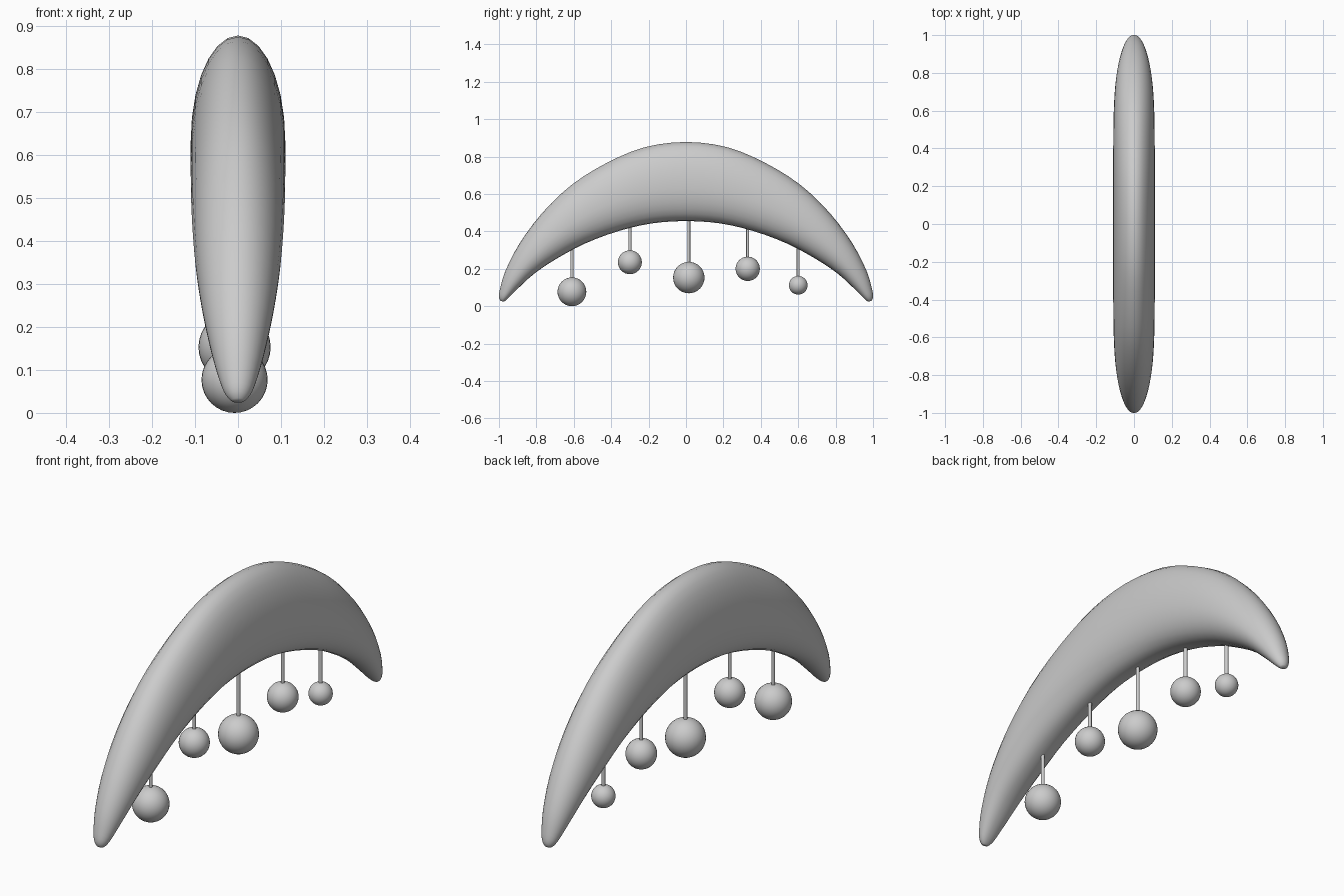
import bpy, bmesh, math
from mathutils import Vector

cube = bpy.data.objects.get("Cube")
if cube:
    bpy.data.objects.remove(cube, do_unlink=True)

grey = bpy.data.materials.new("light grey")
grey.use_nodes = True
COLOUR = (0.6, 0.6, 0.6, 1)
grey.diffuse_color = COLOUR
grey.node_tree.nodes["Principled BSDF"].inputs["Base Color"].default_value = COLOUR

# Half profile of the crescent: outer y, z, inner y, z, half width
HALF = [
    (0, .878, 0, .455, .110),
    (.22, .85, .18, .443, .110),
    (.42, .768, .36, .402, .110),
    (.61, .65, .54, .335, .108),
    (.77, .497, .69, .255, .100),
    (.89, .335, .81, .175, .083),
    (.965, .19, .895, .098, .060),
    (.995, .09, .945, .048, .039),
    (1, .05, .965, .03, .025),
    (.993, .03, .975, .024, .013),
]
SIDES, STEPS = 28, 3


def smooth_path(rows, steps):
    """Catmull-Rom interpolation through rows of numbers."""
    pts = [Vector(r) for r in rows]
    result = []
    for i in range(len(pts) - 1):
        a, b, c = pts[max(i - 1, 0)], pts[i], pts[i + 1]
        d = pts[min(i + 2, len(pts) - 1)]
        for s in range(steps):
            t = s / steps
            result.append(b + (c - a) * (t / 2)
                          + (2 * a - 5 * b + 4 * c - d) * (t * t / 2)
                          + (3 * b - a - 3 * c + d) * (t ** 3 / 2))
    return result + [pts[-1]]


def finish(obj):
    obj.data.materials.clear()
    obj.data.materials.append(grey)
    for poly in obj.data.polygons:
        poly.use_smooth = True
    return obj


# Crescent body: egg-shaped sections swept from tip to tip
mirrored = [(-oy, oz, -iy, iz, w) for oy, oz, iy, iz, w in HALF[:0:-1]]
bm = bmesh.new()
rings = []
for oy, oz, iy, iz, w in smooth_path(mirrored + HALF, STEPS):
    outer, inner = Vector((0, oy, oz)), Vector((0, iy, iz))
    centre = inner.lerp(outer, 0.42)
    ring = []
    for k in range(SIDES):
        angle = 2 * math.pi * k / SIDES
        s, c = math.sin(angle), math.cos(angle)
        if s < 0:
            c = math.copysign(abs(c) ** 0.85, c)
        reach = (outer - centre) * s if s > 0 else (inner - centre) * -s
        ring.append(bm.verts.new(centre + reach + Vector((w * c, 0, 0))))
    rings.append(ring)
for r0, r1 in zip(rings, rings[1:]):
    for k in range(SIDES):
        n = (k + 1) % SIDES
        bm.faces.new((r0[k], r0[n], r1[n], r1[k]))
bm.faces.new(rings[0])
bm.faces.new(rings[-1])
bmesh.ops.recalc_face_normals(bm, faces=bm.faces)
mesh = bpy.data.meshes.new("crescent_body")
bm.to_mesh(mesh)
bm.free()
body = bpy.data.objects.new("crescent_body", mesh)
bpy.context.collection.objects.link(body)
finish(body)

# Hanging balls with their rods: y, z, radius, rod top
PENDANTS = [
    (-.61, .077, .077, .36),
    (-.30, .235, .064, .47),
    (.015, .153, .084, .50),
    (.33, .20, .065, .46),
    (.60, .112, .05, .36),
]
ROD_X, ROD_RADIUS = -.008, .008
for i, (y, z, radius, top) in enumerate(PENDANTS, 1):
    bpy.ops.mesh.primitive_uv_sphere_add(segments=32, ring_count=16, radius=radius,
                                         location=(ROD_X, y, z))
    ball = finish(bpy.context.object)
    ball.name = f"hanging_ball_{i}"
    low = z + radius * 0.9
    bpy.ops.mesh.primitive_cylinder_add(vertices=16, radius=ROD_RADIUS, depth=top - low,
                                        location=(ROD_X, y, (top + low) / 2))
    rod = finish(bpy.context.object)
    rod.name = f"rod_{i}"
    bpy.ops.object.shade_smooth_by_angle(angle=math.radians(40))
